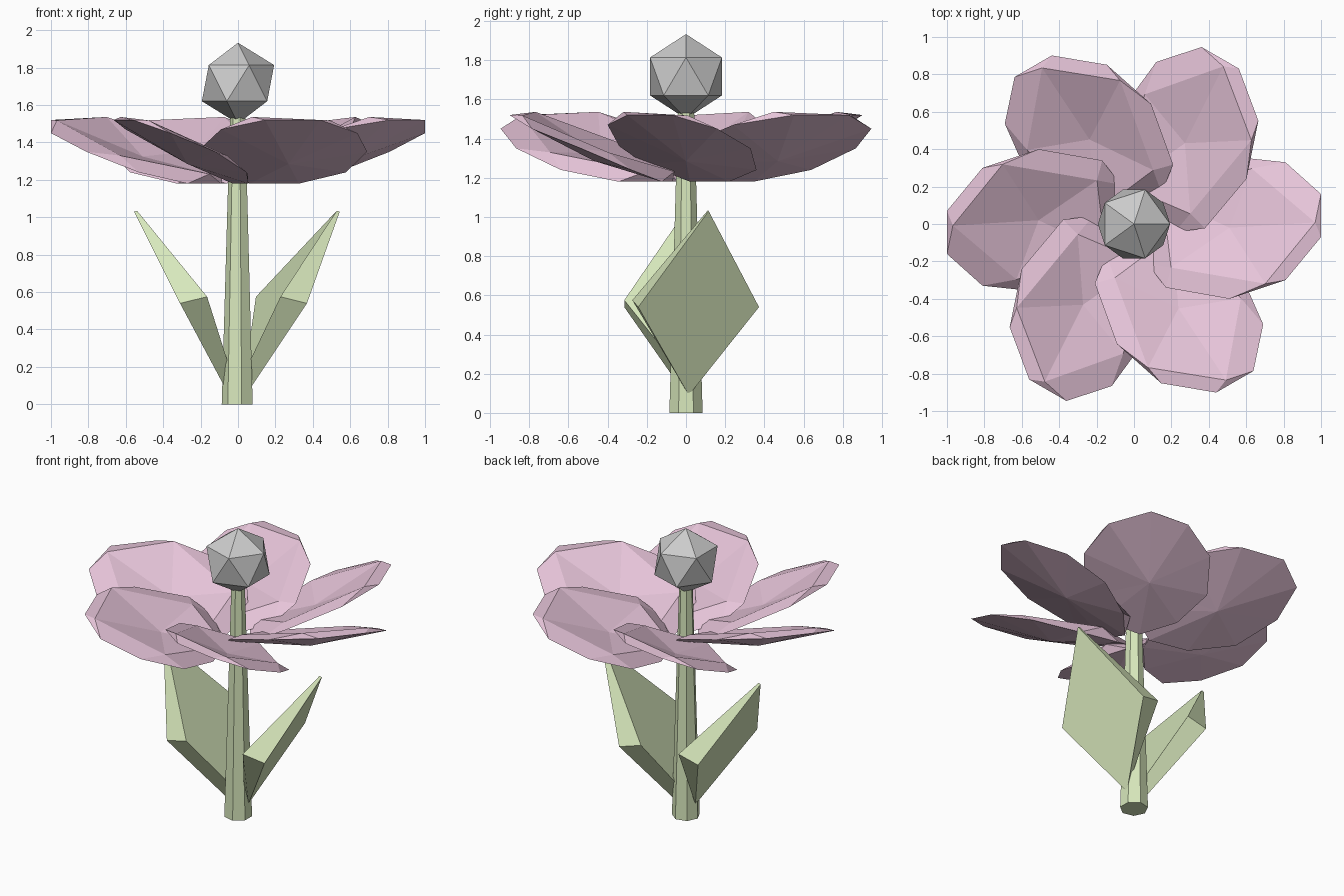
import bpy, bmesh
from math import cos, sin, radians, pi
from mathutils import Matrix

if "Cube" in bpy.data.objects:
    bpy.data.objects.remove(bpy.data.objects["Cube"])


def material(name, rgb):
    m = bpy.data.materials.new(name)
    m.diffuse_color = (*rgb, 1)
    m.use_nodes = True
    m.node_tree.nodes["Principled BSDF"].inputs["Base Color"].default_value = m.diffuse_color
    return m


def build(name, verts, faces, mat=None, turn=0):
    """Flat-shaded mesh, turned about the z axis by some degrees."""
    bm = bmesh.new()
    vs = [bm.verts.new(v) for v in verts]
    for f in faces:
        bm.faces.new([vs[i] for i in f])
    bmesh.ops.recalc_face_normals(bm, faces=bm.faces)
    bm.transform(Matrix.Rotation(radians(turn), 4, 'Z'))
    me = bpy.data.meshes.new(name)
    bm.to_mesh(me)
    bm.free()
    if mat:
        me.materials.append(mat)
    ob = bpy.data.objects.new(name, me)
    bpy.context.collection.objects.link(ob)
    return ob


green = material("leaf_green", (0.68, 0.80, 0.50))
pink = material("petal_pink", (0.79, 0.55, 0.69))

# Stem: tapered seven-sided post
N = 7
stem = [(r * cos(pi + 2 * pi * i / N), r * sin(pi + 2 * pi * i / N), z)
        for r, z in ((0.087, 0), (0.041, 1.6)) for i in range(N)]
sides = [(i, (i + 1) % N, N + (i + 1) % N, N + i) for i in range(N)]
build("stem", stem, sides + [tuple(range(N)), tuple(range(N, 2 * N))], green)

# Leaves: thick diamonds, outer face then inner face (bottom, side, tip, side)
leaf = [(0.07, 0, 0.09), (0.31, -0.315, 0.54), (0.556, 0, 1.03), (0.31, 0.315, 0.54),
        (0.04, 0, 0.18), (0.165, -0.315, 0.575), (0.54, 0, 1.035), (0.165, 0.315, 0.575)]
leaf_faces = [(0, 1, 2, 3), (4, 5, 6, 7)] + \
    [(i, (i + 1) % 4, 4 + (i + 1) % 4, 4 + i) for i in range(4)]
build("leaf_left", leaf, leaf_faces, green, 180)
build("leaf_right", leaf, leaf_faces, green, 12)

# Petals: tilted dish with ten-sided rim, raised five-sided lip, sunken centre
rim = [(1, .16, 1.45), (.81, .33, 1.35), (.53, .36, 1.24), (.27, .22, 1.18), (.09, .02, 1.18),
       (.07, -.21, 1.27), (.17, -.34, 1.36), (.51, -.40, 1.47), (.81, -.30, 1.52), (1, -.07, 1.52)]
lip = []
for k in range(5):
    a = radians(5 + 72 * k)
    x, y = 0.53 + 0.44 * cos(a), -0.02 + 0.325 * sin(a)
    lip.append((x, y, 1.23 + 0.3 * x - 0.3 * y))
petal = rim + lip + [(0.51, -0.02, 1.325), (0.54, 0.0, 1.285)]
petal_faces = [(i, (i + 1) % 10, 16) for i in range(10)]
for k in range(5):
    n = 10 + (k + 1) % 5
    petal_faces += [(10 + k, (2 * k - 1) % 10, 2 * k),
                    (10 + k, 2 * k, 2 * k + 1, n),
                    (10 + k, n, 15)]
for p in range(6):
    build(f"petal_{p + 1}", petal, petal_faces, pink, 60 * p)

# Flower centre: plain grey icosahedron
bpy.ops.mesh.primitive_ico_sphere_add(subdivisions=1, radius=0.216, location=(0, 0, 1.717))
bpy.context.object.name = "flower_centre"
